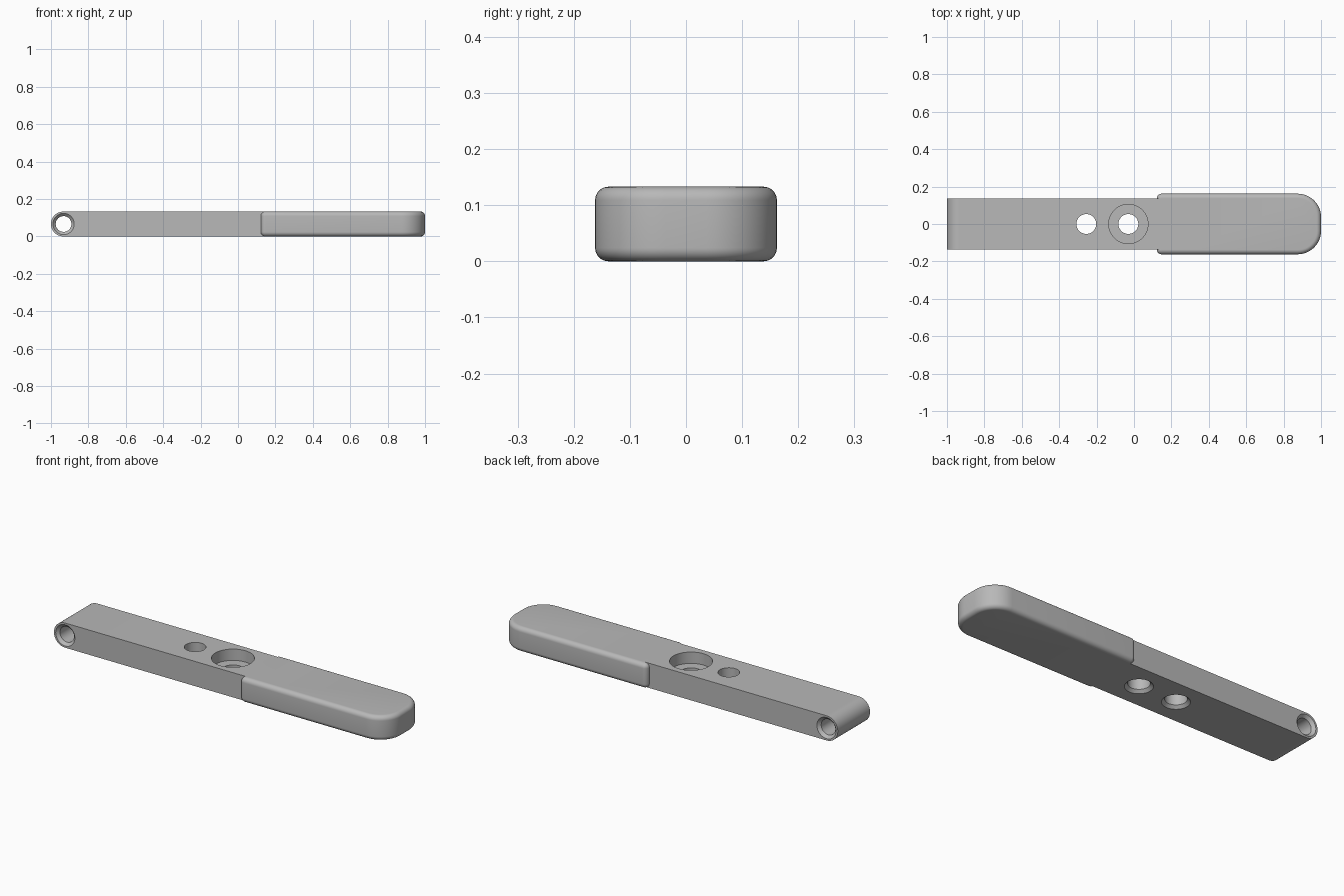
import bpy, bmesh
from math import sin, cos, pi, radians
from mathutils import Matrix

if "Cube" in bpy.data.objects:
    bpy.data.objects.remove(bpy.data.objects["Cube"], do_unlink=True)

HEIGHT = 0.133
MID = HEIGHT / 2

grey = bpy.data.materials.new("plain_grey")
grey.use_nodes = True
colour = (0.48, 0.48, 0.48, 1)
grey.diffuse_color = colour
grey.node_tree.nodes["Principled BSDF"].inputs["Base Color"].default_value = colour


def make(name, rings):
    """Loft a closed solid through rings of equal point count."""
    bm = bmesh.new()
    loops = [[bm.verts.new(p) for p in ring] for ring in rings]
    n = len(loops[0])
    for a, b in zip(loops, loops[1:]):
        for i in range(n):
            j = (i + 1) % n
            bm.faces.new((a[i], a[j], b[j], b[i]))
    bm.faces.new(loops[0][::-1])
    bm.faces.new(loops[-1])
    bmesh.ops.remove_doubles(bm, verts=bm.verts[:], dist=1e-5)
    bmesh.ops.recalc_face_normals(bm, faces=bm.faces[:])
    mesh = bpy.data.meshes.new(name)
    bm.to_mesh(mesh)
    bm.free()
    mesh.materials.append(grey)
    obj = bpy.data.objects.new(name, mesh)
    bpy.context.collection.objects.link(obj)
    return obj


def drill(name, profile, matrix):
    """Turned cutter from (radius, height) pairs."""
    steps = [2 * pi * i / 64 for i in range(64)]
    obj = make(name, [[(r * cos(t), r * sin(t), h) for t in steps] for r, h in profile])
    obj.data.transform(matrix)
    obj.hide_render = True
    return obj


def combine(target, other, operation):
    mod = target.modifiers.new(other.name, 'BOOLEAN')
    mod.operation = operation
    mod.solver = 'EXACT'
    mod.object = other
    bpy.context.view_layer.objects.active = target
    bpy.ops.object.modifier_apply(modifier=mod.name)
    bpy.data.objects.remove(other, do_unlink=True)


# Bar with a rounded hinge end
outline = [(0.3, 0), (0.3, HEIGHT)]
for i in range(33):
    t = pi / 2 + pi * i / 32
    outline.append((-1 + MID + MID * cos(t), MID + MID * sin(t)))
bar = make("lever_bar", [[(x, y, z) for x, z in outline] for y in (-0.137, 0.137)])


# Wider grip with rounded corners and filleted rims
def grip_ring(inset, z):
    ring = []
    for sx, sy, start in ((1, 1, 0), (-1, 1, 90), (-1, -1, 180), (1, -1, 270)):
        radius = 0.125 if sx > 0 else 0.025
        cx = 1 - radius if sx > 0 else 0.122 + radius
        cy = sy * (0.162 - radius)
        for k in range(13):
            t = radians(start + 7.5 * k)
            r = radius - inset
            ring.append((cx + r * cos(t), cy + r * sin(t), z))
    return ring


FILLET = 0.024
arc = [radians(11.25 * k) for k in range(9)]
rims = [(FILLET * (1 - sin(t)), FILLET * (1 - cos(t))) for t in arc]
rings = [grip_ring(i, z) for i, z in rims]
rings += [grip_ring(i, HEIGHT - z) for i, z in reversed(rims)]
grip = make("grip", rings)
combine(bar, grip, 'UNION')

# Vertical holes, chamfered underneath; one has a deep seat on top
R, C = 0.053, 0.015
plain = [(R + 2 * C, -C), (R, C), (R, HEIGHT + 0.05)]
seat = [(R + 2 * C, -C), (R, C), (R, 0.072), (0.105, 0.072), (0.105, HEIGHT + 0.05)]
combine(bar, drill("plain_hole", plain, Matrix.Translation((-0.255, 0, 0))), 'DIFFERENCE')
combine(bar, drill("seated_hole", seat, Matrix.Translation((-0.03, 0, 0))), 'DIFFERENCE')

# Hinge pin hole across the end, countersunk on both sides
W, r = 0.137, 0.042
pin = [(r + 2 * C, -W - C), (r, -W + C), (r, W - C), (r + 2 * C, W + C)]
place = Matrix.Translation((-1 + MID + 0.001, 0, MID)) @ Matrix.Rotation(pi / 2, 4, 'X')
combine(bar, drill("pin_hole", pin, place), 'DIFFERENCE')

bpy.ops.object.select_all(action='DESELECT')
bar.select_set(True)
bpy.context.view_layer.objects.active = bar
bpy.ops.object.shade_smooth_by_angle(angle=radians(30))
